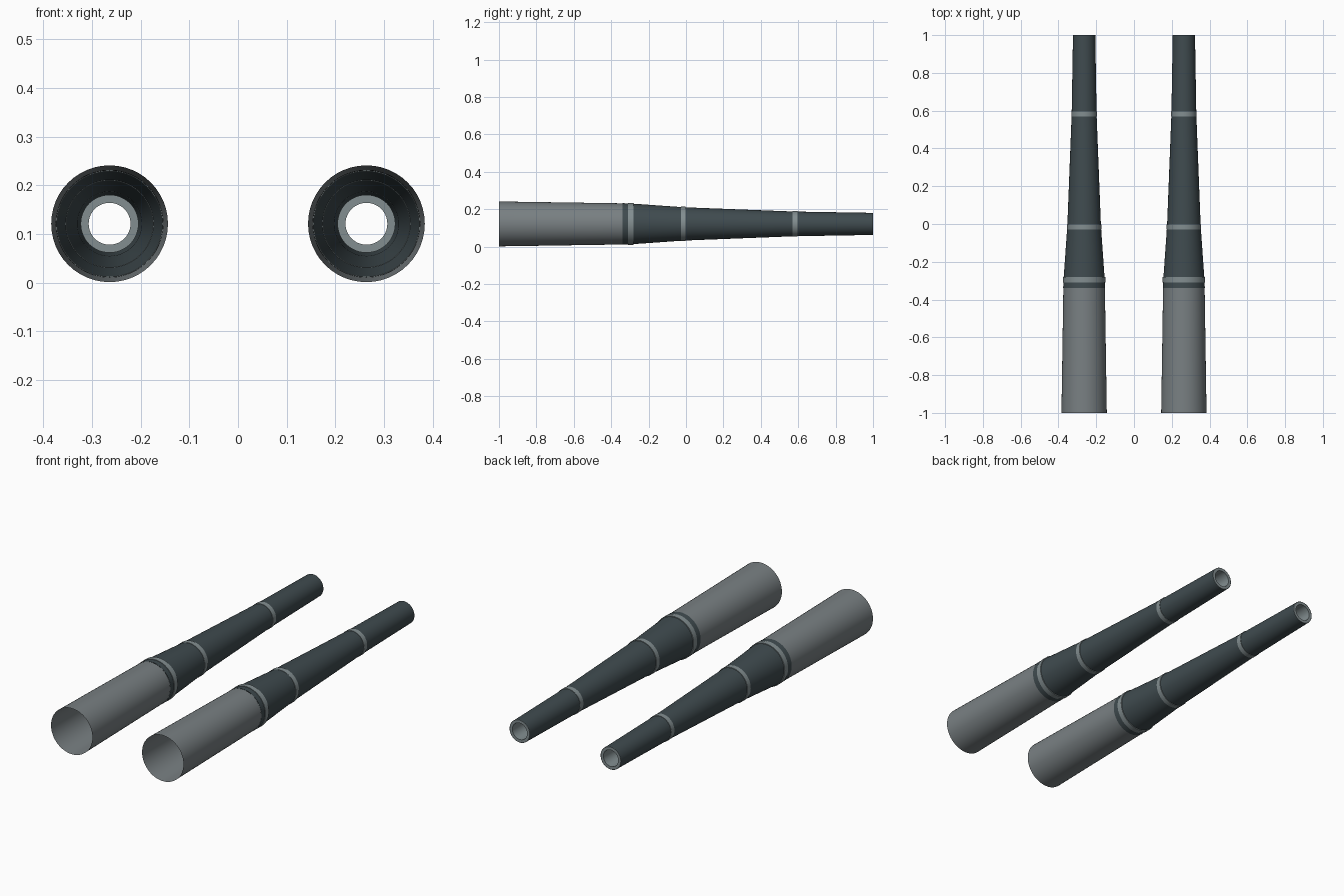
import bpy, bmesh, math
from mathutils import Vector

cube = bpy.data.objects.get("Cube")
if cube:
    bpy.data.objects.remove(cube, do_unlink=True)

SIDES = 48
OFFSET_X, AXIS_Z = 0.264, 0.121


def material(name, rgb):
    m = bpy.data.materials.new(name)
    m.use_nodes = True
    m.diffuse_color = (*rgb, 1)
    m.node_tree.nodes["Principled BSDF"].inputs["Base Color"].default_value = (*rgb, 1)
    return m


grey = material("barrel grey", (0.19, 0.215, 0.225))
dark = material("dark slate", (0.05, 0.07, 0.078))
light = material("ring grey", (0.225, 0.27, 0.28))


def lathe(name, profile, mat, x, closed=False):
    """Revolve (y, radius) points about the y axis."""
    bm = bmesh.new()
    loops = []
    for y, r in profile:
        loop = []
        for i in range(SIDES):
            a = math.tau * i / SIDES
            loop.append(bm.verts.new((r * math.cos(a), y, r * math.sin(a))))
        loops.append(loop)
    pairs = list(zip(loops, loops[1:]))
    if closed:
        pairs.append((loops[-1], loops[0]))
    for a, b in pairs:
        for i in range(SIDES):
            j = (i + 1) % SIDES
            bm.faces.new((a[i], b[i], b[j], a[j]))
    bm.normal_update()
    if closed:
        bmesh.ops.recalc_face_normals(bm, faces=bm.faces)
    mesh = bpy.data.meshes.new(name)
    bm.to_mesh(mesh)
    bm.free()
    mesh.materials.append(mat)
    obj = bpy.data.objects.new(name, mesh)
    obj.location = Vector((x, 0, AXIS_Z))
    bpy.context.collection.objects.link(obj)
    bpy.ops.object.select_all(action="DESELECT")
    obj.select_set(True)
    bpy.context.view_layer.objects.active = obj
    bpy.ops.object.shade_smooth_by_angle(angle=math.radians(30))
    return obj


def band(name, y, radius, width, mat, x, depth):
    """Raised ring around the tube, thick enough to cut through its wall."""
    h = width / 2
    lathe(name, [(y - h, radius), (y + h, radius),
                 (y + h, radius - depth), (y - h, radius - depth)], mat, x, True)


for side, x in (("left", OFFSET_X), ("right", -OFFSET_X)):
    # open front barrel
    lathe(side + "_barrel", [(-1, 0.12), (-0.34, 0.11)], grey, x)
    # tapering rear tube
    lathe(side + "_tapered_tube",
          [(-0.34, 0.111), (-0.28, 0.108), (-0.01, 0.089), (0.58, 0.066), (1, 0.059)], dark, x)
    # raised rings
    band(side + "_front_ring", -0.295, 0.112, 0.028, light, x, 0.004)
    band(side + "_middle_ring", -0.015, 0.092, 0.026, light, x, 0.003)
    band(side + "_rear_ring", 0.583, 0.068, 0.026, light, x, 0.002)
    # lining of the rear opening
    lathe(side + "_rear_lining",
          [(0.9, 0.0595), (1, 0.058), (1, 0.043), (0.9, 0.043)], light, x, True)
